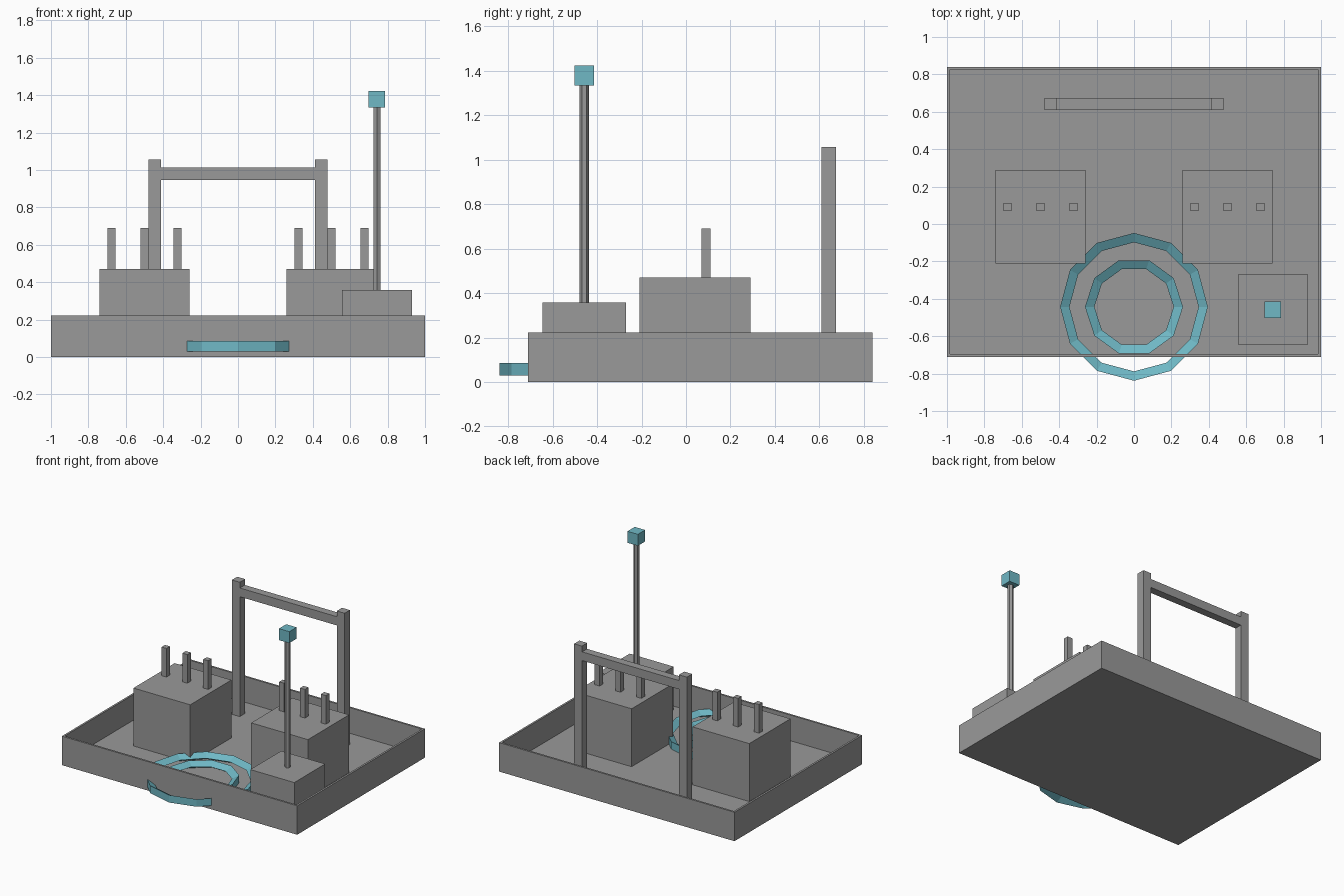
import bpy, math

if "Cube" in bpy.data.objects:
    bpy.data.objects.remove(bpy.data.objects["Cube"])


def material(name, rgb):
    m = bpy.data.materials.new(name)
    m.diffuse_color = (*rgb, 1)
    m.use_nodes = True
    m.node_tree.nodes["Principled BSDF"].inputs["Base Color"].default_value = m.diffuse_color
    return m


GREY = material("grey", (0.32, 0.32, 0.32))
TEAL = material("teal", (0.16, 0.48, 0.56))


def mesh_object(name, verts, faces, mat):
    me = bpy.data.meshes.new(name)
    me.from_pydata(verts, [], faces)
    me.materials.append(mat)
    ob = bpy.data.objects.new(name, me)
    bpy.context.collection.objects.link(ob)
    return ob


def box(name, x0, x1, y0, y1, z0, z1, mat=GREY):
    verts = [(x, y, z) for x in (x0, x1) for y in (y0, y1) for z in (z0, z1)]
    faces = [(0, 1, 3, 2), (4, 6, 7, 5), (0, 4, 5, 1),
             (2, 3, 7, 6), (0, 2, 6, 4), (1, 5, 7, 3)]
    return mesh_object(name, verts, faces, mat)


def ring(name, cx, cy, n, profile, mat):
    """Revolve a closed (radius, height) profile into n flat segments."""
    k = len(profile)
    verts, faces = [], []
    for i in range(n):
        a = 2 * math.pi * i / n
        verts += [(cx + r * math.cos(a), cy + r * math.sin(a), z) for r, z in profile]
        j = (i + 1) % n
        faces += [(i * k + p, j * k + p, j * k + (p + 1) % k, i * k + (p + 1) % k)
                  for p in range(k)]
    return mesh_object(name, verts, faces, mat)


# Open tray: floor and four thin walls
FLOOR, X, Y0, Y1, T, H = 0.025, 1.0, -0.71, 0.84, 0.015, 0.222
box("tray_floor", -X + T, X - T, Y0 + T, Y1 - T, 0, FLOOR)
box("front_wall", -X, X, Y0, Y0 + T, 0, H)
box("back_wall", -X, X, Y1 - T, Y1, 0, H)
for side, s in (("left", -1), ("right", 1)):
    a, b = sorted((s * X, s * (X - T)))
    box(side + "_wall", a, b, Y0 + T, Y1 - T, 0, H)

    # Large block with three pins
    c = s * 0.5
    box(side + "_block", c - 0.241, c + 0.241, -0.21, 0.29, FLOOR, 0.47)
    for i in (-1, 0, 1):
        p = c + i * 0.177
        box(f"{side}_pin_{i + 2}", p - 0.021, p + 0.021, 0.069, 0.111, 0.47, 0.69)

    # Gantry post
    a, b = sorted((s * 0.412, s * 0.479))
    box(side + "_post", a, b, 0.61, 0.674, FLOOR, 1.057)

# Gantry beam
box("gantry_beam", -0.412, 0.412, 0.612, 0.672, 0.945, 1.012)

# Two floor rings with a triangular section pointing inwards
for name, n, r in (("outer_ring", 12, 0.395), ("inner_ring", 10, 0.262)):
    ring(name, 0, -0.443, n, [(r, 0.029), (r, 0.086), (r - 0.05, 0.0575)], TEAL)

# Corner cabinet, mast and lamp
box("cabinet", 0.556, 0.93, -0.645, -0.27, FLOOR, 0.357)
bpy.ops.mesh.primitive_cylinder_add(vertices=6, radius=0.021, depth=0.983,
                                    location=(0.743, -0.458, 0.8485))
mast = bpy.context.object
mast.name = "mast"
mast.data.materials.append(GREY)
box("lamp", 0.699, 0.787, -0.502, -0.414, 1.335, 1.423, TEAL)
